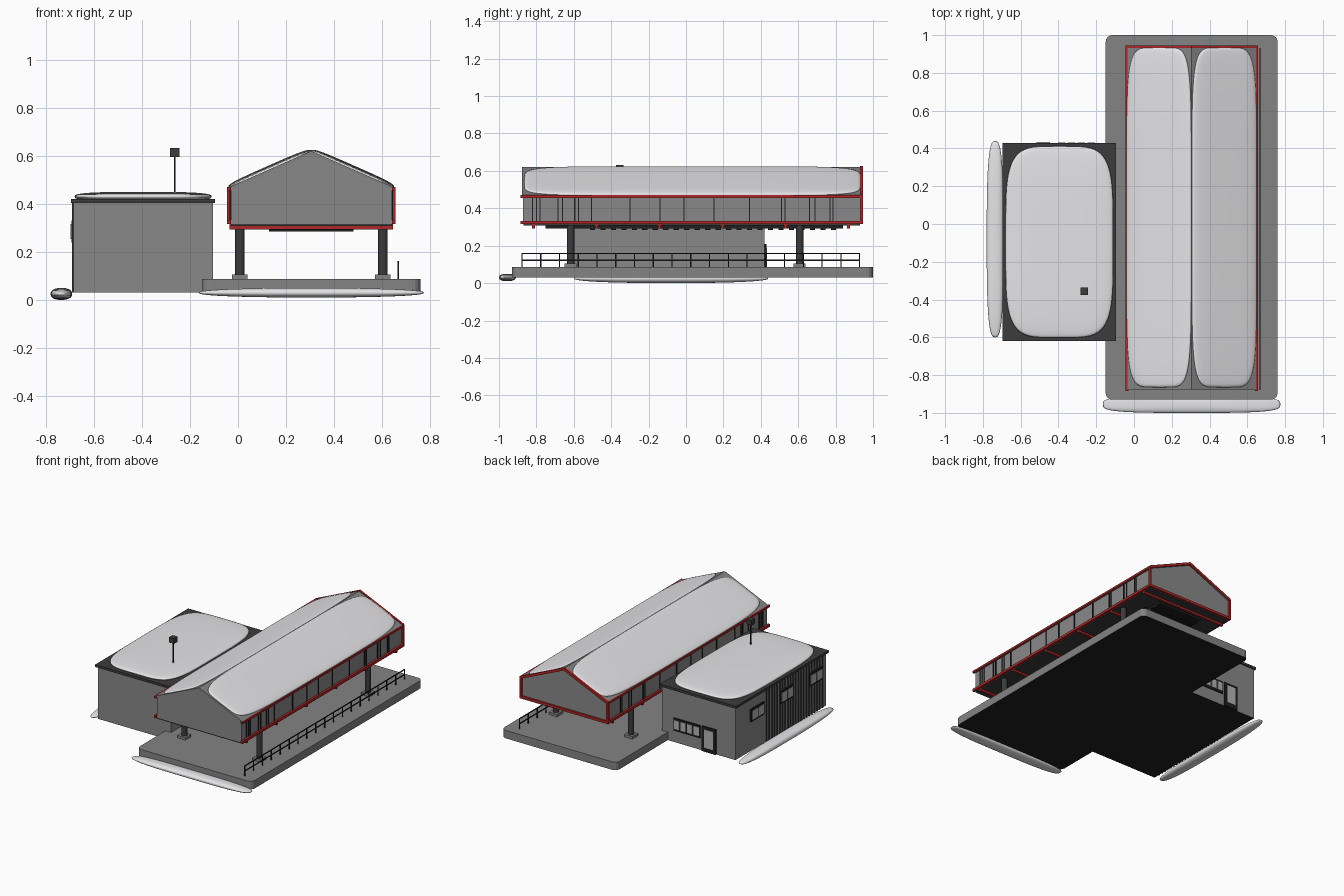
import bpy, bmesh, math
from mathutils import Vector

if "Cube" in bpy.data.objects:
    bpy.data.objects.remove(bpy.data.objects["Cube"])


def mat(name, r, g, b):
    m = bpy.data.materials.new(name)
    m.diffuse_color = (r, g, b, 1)
    m.use_nodes = True
    m.node_tree.nodes["Principled BSDF"].inputs["Base Color"].default_value = m.diffuse_color
    return m


SNOW = mat("snow white", 0.80, 0.80, 0.82)
WALL = mat("wall grey", 0.25, 0.25, 0.25)
SLAB = mat("concrete grey", 0.23, 0.23, 0.23)
DARK = mat("dark grey", 0.045, 0.045, 0.045)
BLACK = mat("black", 0.014, 0.014, 0.014)
RED = mat("red", 0.42, 0.02, 0.02)
GLASS = mat("pale glass", 0.45, 0.46, 0.47)


def finish(name, bm, *mats):
    bmesh.ops.recalc_face_normals(bm, faces=bm.faces)
    me = bpy.data.meshes.new(name)
    bm.to_mesh(me)
    bm.free()
    for m in mats:
        me.materials.append(m)
    ob = bpy.data.objects.new(name, me)
    bpy.context.collection.objects.link(ob)
    return ob


def add_box(bm, x0, x1, y0, y1, z0, z1):
    vs = bmesh.ops.create_cube(bm, size=1)["verts"]
    for v in vs:
        v.co = Vector(((x0 + x1) / 2 + v.co.x * (x1 - x0),
                       (y0 + y1) / 2 + v.co.y * (y1 - y0),
                       (z0 + z1) / 2 + v.co.z * (z1 - z0)))


def boxes(name, m, *dims):
    bm = bmesh.new()
    for d in dims:
        add_box(bm, *d)
    return finish(name, bm, m)


def prism(name, m, pts, y0, y1):
    """Extrude an x-z profile along y."""
    bm = bmesh.new()
    f = bm.faces.new([bm.verts.new((x, y0, z)) for x, z in pts])
    g = bmesh.ops.extrude_face_region(bm, geom=[f])["geom"]
    bmesh.ops.translate(bm, vec=(0, y1 - y0, 0),
                        verts=[v for v in g if isinstance(v, bmesh.types.BMVert)])
    return finish(name, bm, m)


def pillow(name, loc, half, n_plan, n_side, tilt=0.0):
    """Soft snow mound: a sphere squared off by superellipse powers."""
    bm = bmesh.new()
    bmesh.ops.create_uvsphere(bm, u_segments=64, v_segments=24, radius=1)

    def p(c, n):
        return math.copysign(abs(c) ** (2 / n), c)
    for v in bm.verts:
        r = math.hypot(v.co.x, v.co.y)
        a = math.atan2(v.co.y, v.co.x)
        rr = p(r, n_side)
        v.co = Vector((half[0] * rr * p(math.cos(a), n_plan),
                       half[1] * rr * p(math.sin(a), n_plan),
                       half[2] * p(v.co.z, n_side)))
    ob = finish(name, bm, SNOW)
    ob.location = loc
    ob.rotation_euler = (0, tilt, 0)
    for f in ob.data.polygons:
        f.use_smooth = True
    return ob


# Platform with rounded corners and dark underside
bm = bmesh.new()
add_box(bm, -0.15, 0.76, -0.93, 1.0, 0.03, 0.087)
up = [e for e in bm.edges if abs(e.verts[0].co.z - e.verts[1].co.z) > 0.01]
bmesh.ops.bevel(bm, geom=up, offset=0.035, segments=4, profile=0.5, affect='EDGES')
bm.normal_update()
for f in bm.faces:
    f.material_index = 1 if f.normal.z < -0.5 else 0
finish("platform", bm, SLAB, BLACK)

# Side building
bm = bmesh.new()
add_box(bm, -0.685, -0.105, -0.605, 0.42, 0.03, 0.405)
bm.normal_update()
for f in bm.faces:
    f.material_index = 1 if f.normal.z < -0.5 else 0
finish("building_walls", bm, WALL, BLACK)
boxes("building_roof", DARK, (-0.695, -0.095, -0.62, 0.43, 0.403, 0.42))
pillow("building_roof_snow", (-0.395, -0.095, 0.43), (0.285, 0.507, 0.02), 4.5, 3)

# Windows on the left wall, each with two panes
frames, panes = [], []
for y in (0.18, -0.15, -0.48):
    frames.append((-0.694, -0.684, y - 0.075, y + 0.075, 0.24, 0.33))
    for s in (-1, 1):
        c = y + s * 0.034
        panes.append((-0.697, -0.69, c - 0.029, c + 0.029, 0.253, 0.317))
# Window strip and door on the back wall
frames += [(-0.41, -0.2, 0.418, 0.428, 0.115, 0.205),
           (-0.535, -0.425, 0.418, 0.43, 0.03, 0.208)]
for i in range(4):
    x = -0.383 + i * 0.052
    panes.append((x - 0.02, x + 0.02, 0.424, 0.431, 0.13, 0.192))
panes.append((-0.515, -0.445, 0.426, 0.433, 0.06, 0.19))
boxes("window_and_door_frames", BLACK, *frames)
boxes("window_panes", GLASS, *panes)

# Cladding ribs on the left wall
boxes("cladding_ribs", DARK, *[(-0.69, -0.684, y - 0.005, y + 0.005, 0.03, 0.403)
                               for y in [0.07 - i * 0.03 for i in range(22)]])

# Rooftop mast
boxes("mast", BLACK, (-0.266, -0.26, -0.358, -0.352, 0.42, 0.6))
boxes("mast_box", DARK, (-0.283, -0.243, -0.375, -0.335, 0.595, 0.632))

# Raised hall body and roof slabs
CX, W, EAVE, RIDGE = 0.305, 0.345, 0.468, 0.62
prism("hall_body", WALL, [(-0.03, 0.315), (0.64, 0.315), (0.64, 0.462),
                          (CX, 0.612), (-0.03, 0.462)], -0.872, 0.932)
prism("hall_roof", SLAB, [(CX - W, EAVE), (CX, RIDGE), (CX + W, EAVE),
                          (CX + W, EAVE - 0.014), (CX, RIDGE - 0.014),
                          (CX - W, EAVE - 0.014)], -0.876, 0.94)
boxes("hall_floor", DARK, (-0.03, 0.64, -0.87, 0.93, 0.307, 0.318))

# Snow on both roof slopes
slope = math.atan2(RIDGE - EAVE, W)
for side, s in (("left", -1), ("right", 1)):
    pillow("roof_snow_" + side, (CX + s * W / 2, 0.035, (EAVE + RIDGE) / 2),
           (0.187, 0.9, 0.016), 6, 3.5, s * slope)

# Red long beams, cross beams and corner posts
red = []
for x in (-0.038, 0.648):
    red.append((x - 0.008, x + 0.008, -0.885, 0.945, 0.315, 0.333))
    red.append((x - 0.008, x + 0.008, -0.885, 0.945, 0.456, 0.470))
    red.append((x - 0.007, x + 0.007, 0.93, 0.945, 0.315, 0.47))
for i in range(6):
    y = -0.815 + i * 0.337
    red.append((-0.035, 0.645, y - 0.008, y + 0.008, 0.293, 0.32))
red.append((-0.04, 0.65, 0.93, 0.945, 0.315, 0.333))
boxes("red_beams", RED, *red)
prism("red_gable_frame", RED, [(CX - W, EAVE + 0.005), (CX, RIDGE + 0.005),
                               (CX + W, EAVE + 0.005), (CX + W, EAVE - 0.014),
                               (CX, RIDGE - 0.014), (CX - W, EAVE - 0.014)], 0.931, 0.946)

# Irregular dark mullions on both long sides
ys = (-0.82, -0.8, -0.78, -0.685, -0.66, -0.595, -0.575, -0.505, -0.3, -0.14,
      -0.01, 0.15, 0.34, 0.51, 0.53, 0.66, 0.69, 0.77, 0.785)
boxes("wall_mullions", BLACK, *[(x - 0.004, x + 0.004, y - 0.003, y + 0.003, 0.325, 0.46)
                                for x in (-0.031, 0.641) for y in ys])

# Slats hung below the hall floor
slats = [(0.13, 0.48, y - 0.014, y + 0.014, 0.284, 0.302)
         for y in [-0.5 + i * 0.056 for i in range(24)]]
slats.append((0.13, 0.48, -0.75, 0.84, 0.292, 0.31))
boxes("underside_slats", BLACK, *slats)

# Round columns on square footings
bm = bmesh.new()
feet = []
for x in (0.008, 0.603):
    for y in (-0.617, 0.608):
        vs = bmesh.ops.create_cone(bm, cap_ends=True, segments=20, radius1=0.02,
                                   radius2=0.02, depth=0.225)["verts"]
        bmesh.ops.translate(bm, vec=(x, y, 0.2), verts=vs)
        feet.append((x - 0.032, x + 0.032, y - 0.032, y + 0.032, 0.085, 0.105))
cols = finish("columns", bm, DARK)
for f in cols.data.polygons:
    f.use_smooth = abs(f.normal.z) < 0.5
boxes("column_footings", SLAB, *feet)

# Railing along the platform edge
rail = [(0.664, 0.67, -0.88, 0.93, z - 0.003, z + 0.003) for z in (0.158, 0.122)]
rail += [(0.664, 0.67, y - 0.003, y + 0.003, 0.085, 0.16)
         for y in [-0.877 + i * 0.1003 for i in range(19)]]
boxes("railing", BLACK, *rail)

# Snow drifts at ground level
pillow("front_drift", (0.305, -0.955, 0.03), (0.47, 0.045, 0.02), 3.5, 2.3)
pillow("side_drift", (-0.735, -0.08, 0.025), (0.045, 0.52, 0.025), 3, 2.3)
